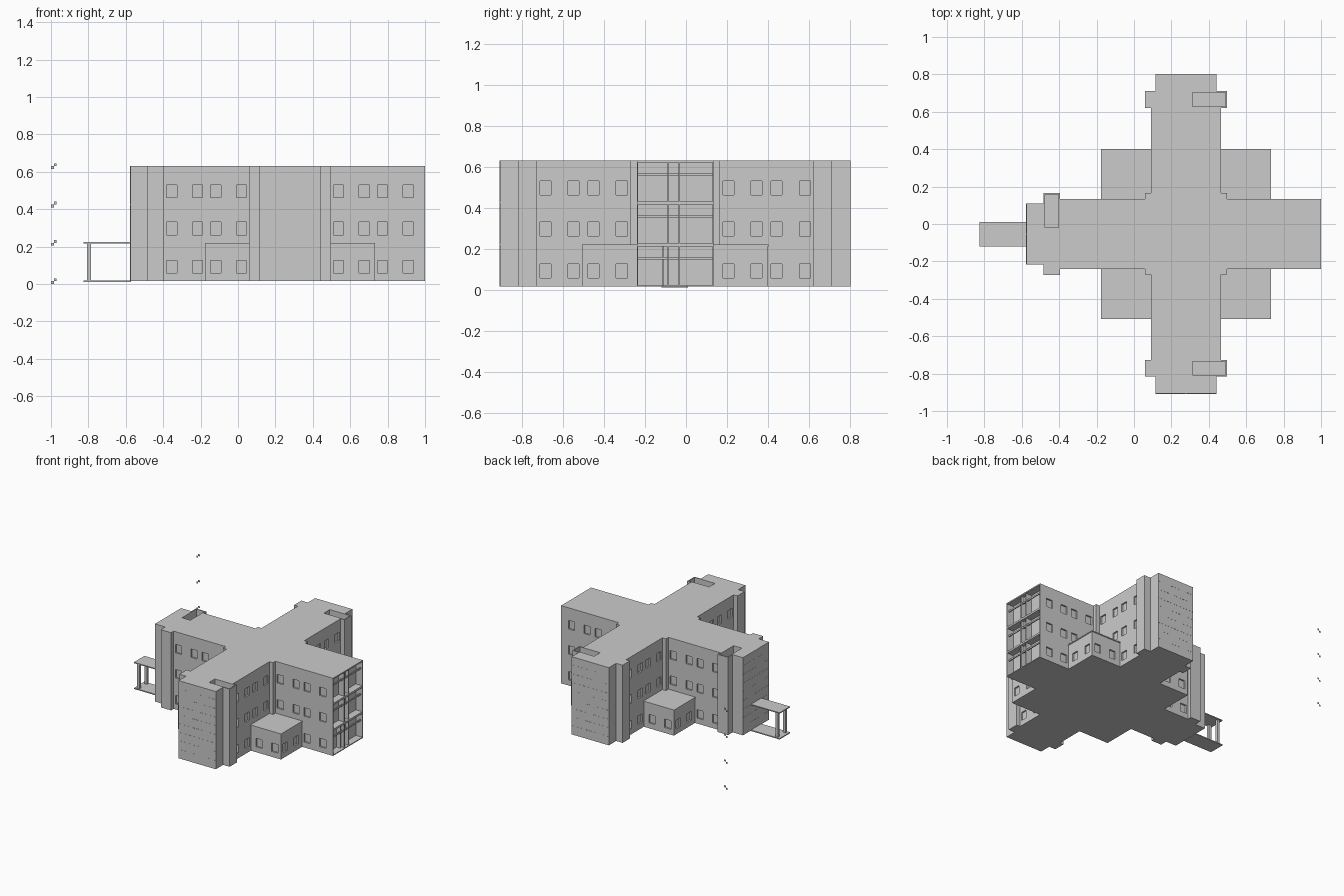
import bpy, bmesh
from mathutils import Matrix, Vector
from math import radians

if "Cube" in bpy.data.objects:
    bpy.data.objects.remove(bpy.data.objects["Cube"])

C = Vector((0.278, -0.053, 0))          # centre of the cross plan
Z0, Z1, ZP = 0.015, 0.63, 0.22          # base, main roof, low annex roof
EAST, NORTH, WEST, SOUTH = 0, 90, 180, 270


def place(angle, u, v, z=0.0):
    """Local wing coordinates (u outward, v sideways) to world."""
    return C + Matrix.Rotation(radians(angle), 3, 'Z') @ Vector((u, v, z))


def make(name, bm):
    bmesh.ops.recalc_face_normals(bm, faces=bm.faces)
    me = bpy.data.meshes.new(name)
    bm.to_mesh(me)
    bm.free()
    ob = bpy.data.objects.new(name, me)
    bpy.context.collection.objects.link(ob)
    return ob


def prism(bm, pts, za, zb):
    f = bm.faces.new([bm.verts.new((p[0], p[1], za)) for p in pts])
    r = bmesh.ops.extrude_face_region(bm, geom=[f])
    for v in r['geom']:
        if isinstance(v, bmesh.types.BMVert):
            v.co.z = zb


def box(bm, angle, u, v, z):
    """Box from (min, max) pairs in wing coordinates."""
    pts = [place(angle, a, b) for a, b in
           ((u[0], v[0]), (u[1], v[0]), (u[1], v[1]), (u[0], v[1]))]
    prism(bm, pts, z[0], z[1])


def carve(ob, cutter):
    cutter.hide_render = True
    m = ob.modifiers.new("carve", 'BOOLEAN')
    m.operation, m.solver, m.object = 'DIFFERENCE', 'EXACT', cutter
    bpy.context.view_layer.update()
    dg = bpy.context.evaluated_depsgraph_get()
    me = bpy.data.meshes.new_from_object(ob.evaluated_get(dg))
    ob.modifiers.clear()
    ob.data = me
    bpy.data.objects.remove(cutter)


# Cross-shaped tower outline: three stepped wings and one plain open wing
half = [(0.218, 0.187), (0.673, 0.187), (0.673, 0.22),
        (0.763, 0.22), (0.763, 0.163), (0.854, 0.163)]
plain = [(0.218, 0.187), (0.722, 0.187)]
outline = []
for a in (EAST, NORTH, WEST, SOUTH):
    h = plain if a == EAST else half
    outline += [place(a, u, -v) for u, v in h]
    outline += [place(a, u, v) for u, v in reversed(h)]
    outline.append(place(a, 0.218, 0.218))
bm = bmesh.new()
prism(bm, outline, Z0, Z1)
tower = make("main_building", bm)

# Window recesses, roof shafts and the open rooms at the east end
WIN_D = (0.26, 0.397, 0.495, 0.632)
WIN_Z = (0.058, 0.263, 0.463)
W, H, DEEP = 0.027, 0.067, 0.012
bm = bmesh.new()
for a in (EAST, NORTH, WEST, SOUTH):
    for s in (-1, 1):
        for row, z in enumerate(WIN_Z):
            for d in WIN_D:
                if row == 0 and d < 0.45:
                    continue
                v = sorted((s * (0.187 - DEEP), s * 0.2))
                box(bm, a, (d - W, d + W), v, (z, z + H))
for a, s in ((NORTH, -1), (WEST, -1), (SOUTH, 1)):
    box(bm, a, (0.682, 0.755), sorted((s * 0.034, s * 0.212)), (0.03, 0.7))
FLOORS = ((0.022, 0.21), (0.225, 0.415), (0.43, 0.62))
for z in FLOORS:
    box(bm, EAST, (0.665, 0.8), (-0.181, 0.181), z)
carve(tower, make("tower_cutter", bm))

# Low annex filling the four inner corners
bm = bmesh.new()
box(bm, 0, (-0.451, 0.451), (-0.451, 0.451), (Z0, ZP - 0.008))
annex = make("annex_walls", bm)
bm = bmesh.new()
for a in (EAST, NORTH, WEST, SOUTH):
    for s in (-1, 1):
        for d in WIN_D[:2]:
            v = s * d
            box(bm, a, (0.451 - DEEP, 0.47), (v - W, v + W),
                (WIN_Z[0], WIN_Z[0] + H))
carve(annex, make("annex_cutter", bm))
bm = bmesh.new()
box(bm, 0, (-0.455, 0.455), (-0.455, 0.455), (ZP - 0.008, ZP))
make("annex_roof", bm)

# Open end: hanging beams, posts and partitions inside the rooms
bm = bmesh.new()
for i, (za, zb) in enumerate(FLOORS):
    box(bm, EAST, (0.70, 0.708), (-0.181, 0.181), (zb - 0.062, zb - 0.05))
    for v in (-0.034, 0.02):
        box(bm, EAST, (0.666, 0.716), (v - 0.004, v + 0.004), (za, zb))
    box(bm, EAST, (0.666, 0.69), (-0.03, 0.016), (zb - 0.05, zb))
box(bm, EAST, (0.666, 0.70), (-0.062, -0.056), FLOORS[0])
make("open_end_framing", bm)

# Curtain wall joints on the three closed ends
bm = bmesh.new()
for a in (NORTH, WEST, SOUTH):
    out = (0.85, 0.855)
    box(bm, a, out, (-0.002, 0.002), (Z0, Z1))
    for z in (0.22, 0.425):
        box(bm, a, out, (-0.163, 0.163), (z - 0.002, z + 0.002))
    for z in (0.085, 0.155, 0.29, 0.36, 0.495, 0.565):
        for i in range(-4, 5):
            v = i * 0.036
            box(bm, a, out, (v - 0.01, v + 0.01), (z - 0.001, z + 0.001))
make("curtain_wall_joints", bm)

# Entrance canopy on the west side
bm = bmesh.new()
for z in ((0.011, 0.019), (0.215, 0.223)):
    box(bm, WEST, (0.85, 1.105), (-0.063, 0.067), z)
make("canopy_slabs", bm)
bm = bmesh.new()
for v in (-0.045, 0.05):
    box(bm, WEST, (1.063, 1.085), (v - 0.01, v + 0.01), (0.019, 0.215))
make("canopy_posts", bm)

# Small flat level markers standing beyond the north-west corner
bm = bmesh.new()
for z in (0.015, 0.22, 0.425, 0.63):
    for s in (-1, 1):
        q = ((0, 0), (s * 0.015, 0), (s * 0.015, s * 0.015), (0, s * 0.015))
        bm.faces.new([bm.verts.new((-0.985 + x, 0.907, z + y)) for x, y in q])
make("level_markers", bm)
